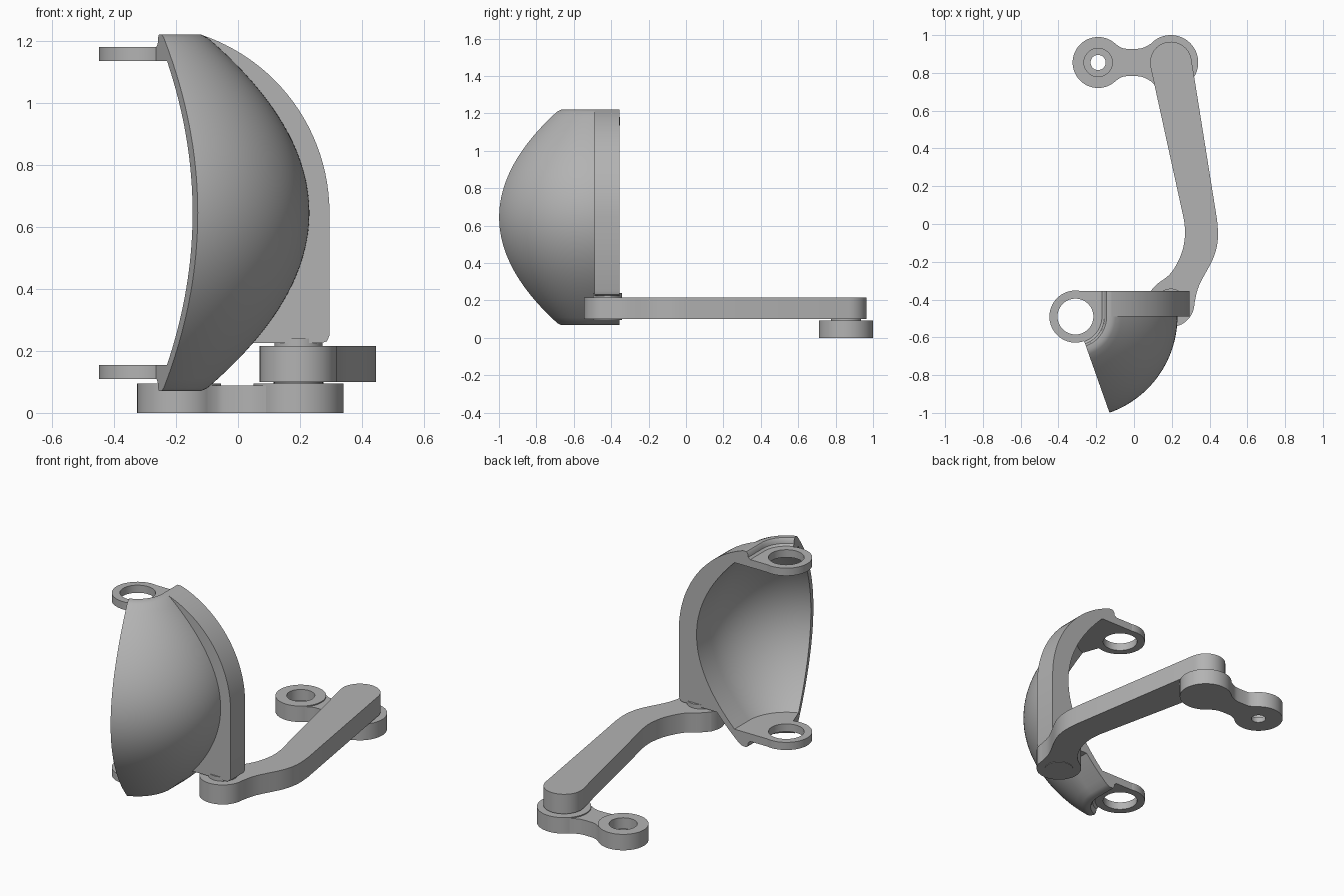
import bpy, bmesh
from math import sin, cos, pi, radians, sqrt

if "Cube" in bpy.data.objects:
    bpy.data.objects.remove(bpy.data.objects["Cube"])

grey = bpy.data.materials.new("plain grey")
grey.use_nodes = True
COLOUR = (0.45, 0.45, 0.45, 1)
grey.diffuse_color = COLOUR
grey.node_tree.nodes["Principled BSDF"].inputs["Base Color"].default_value = COLOUR

HINGE = (-0.31, -0.49)      # vertical hinge axis of the shell
MID = 0.645                 # height of the shell's equator
PIN_FRONT = (0.195, -0.42)
PIN_BACK = (0.195, 0.855)
SOCKET = (-0.19, 0.855)


def finish(bm, name):
    bmesh.ops.remove_doubles(bm, verts=bm.verts, dist=1e-5)
    bmesh.ops.recalc_face_normals(bm, faces=bm.faces)
    mesh = bpy.data.meshes.new(name)
    bm.to_mesh(mesh)
    bm.free()
    mesh.materials.append(grey)
    ob = bpy.data.objects.new(name, mesh)
    bpy.context.collection.objects.link(ob)
    bpy.ops.object.select_all(action='DESELECT')
    ob.select_set(True)
    bpy.context.view_layer.objects.active = ob
    bpy.ops.object.shade_smooth_by_angle(angle=radians(30))
    return ob


def prism(name, outline, lo, hi, upright=False):
    """Extrude an outline along z, or along y when upright."""
    bm = bmesh.new()
    if upright:
        verts = [bm.verts.new((a, lo, b)) for a, b in outline]
        step = (0, hi - lo, 0)
    else:
        verts = [bm.verts.new((a, b, lo)) for a, b in outline]
        step = (0, 0, hi - lo)
    res = bmesh.ops.extrude_face_region(bm, geom=[bm.faces.new(verts)], use_keep_orig=True)
    moved = [g for g in res["geom"] if isinstance(g, bmesh.types.BMVert)]
    bmesh.ops.translate(bm, verts=moved, vec=step)
    return finish(bm, name)


def lathe(name, profile, centre, start=0, sweep=360, steps=64):
    """Turn a closed (radius, z) profile about a vertical axis."""
    bm = bmesh.new()
    full = sweep == 360
    rows = []
    for i in range(steps + (0 if full else 1)):
        a = radians(start + sweep * i / steps)
        rows.append([bm.verts.new((centre[0] + r * cos(a), centre[1] + r * sin(a), z))
                     for r, z in profile])
    n = len(profile)
    for i in range(steps):
        p, q = rows[i], rows[(i + 1) % len(rows)]
        for j in range(n):
            k = (j + 1) % n
            bm.faces.new((p[j], p[k], q[k], q[j]))
    if not full:
        bm.faces.new(rows[0])
        bm.faces.new(rows[-1])
    return finish(bm, name)


def disc(name, centre, radius, lo, hi):
    pts = [(centre[0] + radius * cos(i * pi / 32), centre[1] + radius * sin(i * pi / 32))
           for i in range(64)]
    return prism(name, pts, lo, hi)


def arc(centre, radius, a0, a1, n=16):
    return [(centre[0] + radius * cos(radians(a0 + (a1 - a0) * i / n)),
             centre[1] + radius * sin(radians(a0 + (a1 - a0) * i / n))) for i in range(n + 1)]


def smooth_path(pts, n=6):
    """Catmull-Rom curve through the points."""
    ext = [pts[0]] + pts + [pts[-1]]
    out = []
    for p0, p1, p2, p3 in zip(ext, ext[1:], ext[2:], ext[3:]):
        for i in range(n):
            t = i / n
            out.append(tuple(0.5 * (2 * b + (c - a) * t + (2 * a - 5 * b + 4 * c - d) * t * t
                                    + (3 * b - a - 3 * c + d) * t ** 3)
                             for a, b, c, d in zip(p0, p1, p2, p3)))
    return out + [pts[-1]]


# Shell cross-section: bulged outside, offset inside, stepped lip at each end
def bulge(d):
    return 0.54 - 1.03 * d * d


lip = [(0.1, 0.49), (0.1, 0.535), (0.14, 0.535), (0.153, 0.545), (0.157, 0.565),
       (0.165, 0.575), (0.19, 0.575)]
lip_low = [(r, -d) for r, d in reversed(lip)]
heights = [0.565 - 1.13 * i / 40 for i in range(41)]
outer = [(bulge(d), d) for d in heights]
inner = [(bulge(d) - 0.05, d) for d in [-0.49 + 0.98 * i / 36 for i in range(37)]]
section = lip + outer + lip_low + inner
lathe("shell", [(r, MID + d) for r, d in section], HINGE, -70.5, 70.5, 48)

# Flange: rounded rim above, square foot below, same inside as the shell
RIM = 0.605
rim = [(sqrt(RIM ** 2 - d * d), d) for d in [0.575 * cos(i * pi / 56) for i in range(29)]]
foot = [(RIM, -0.395), (0.597, -0.414), (0.58, -0.42)]
tail = [(bulge(d), d) for d in heights if d < -0.43]
flange = lip[:-1] + rim + foot + [(bulge(0.42), -0.42)] + tail + lip_low + inner
prism("flange", [(HINGE[0] + r, MID + d) for r, d in flange], HINGE[1], -0.355, True)

# Hinge ears, top and bottom
for side, lo, hi in (("upper", 1.135, 1.18), ("lower", 0.11, 0.155)):
    lathe(side + "_hinge_ring", [(0.095, lo), (0.138, lo), (0.138, hi), (0.095, hi)], HINGE)
    web = arc(HINGE, 0.1, 0, 90) + [(HINGE[0], -0.355), (HINGE[0] + 0.11, -0.355),
                                    (HINGE[0] + 0.11, HINGE[1])]
    prism(side + "_hinge_web", web, lo, hi)

# Bent arm
right_side = smooth_path([(0.32, -0.42), (0.345, -0.325), (0.42, -0.18),
                          (0.444, -0.08), (0.44, 0.02)])
left_side = smooth_path([(0.265, 0.02), (0.27, -0.06), (0.25, -0.16), (0.195, -0.26),
                         (0.12, -0.32), (0.085, -0.36)])
arm = (right_side + arc(PIN_BACK, 0.11, 10, 190) + left_side
       + arc(PIN_FRONT, 0.125, 170, 355))
prism("arm", arm, 0.1, 0.215)
disc("front_pin", PIN_FRONT, 0.078, 0.097, 0.24)
disc("back_pin", PIN_BACK, 0.08, -0.0 + 0.001, 0.11)

# Short link with a counterbored socket
disc("link_pivot", PIN_BACK, 0.145, 0, 0.094)
lathe("link_socket", [(0.04, 0), (0.135, 0), (0.135, 0.094), (0.075, 0.094),
                      (0.075, 0.03), (0.04, 0.03)], SOCKET)
half = smooth_path([(-0.1, 0.1), (-0.075, 0.083), (-0.045, 0.073), (0.025, 0.073),
                    (0.06, 0.083), (0.095, 0.103)], 4)
bar = [(x, SOCKET[1] + h) for x, h in half] + [(x, SOCKET[1] - h) for x, h in reversed(half)]
prism("link_bar", bar, 0, 0.088)
